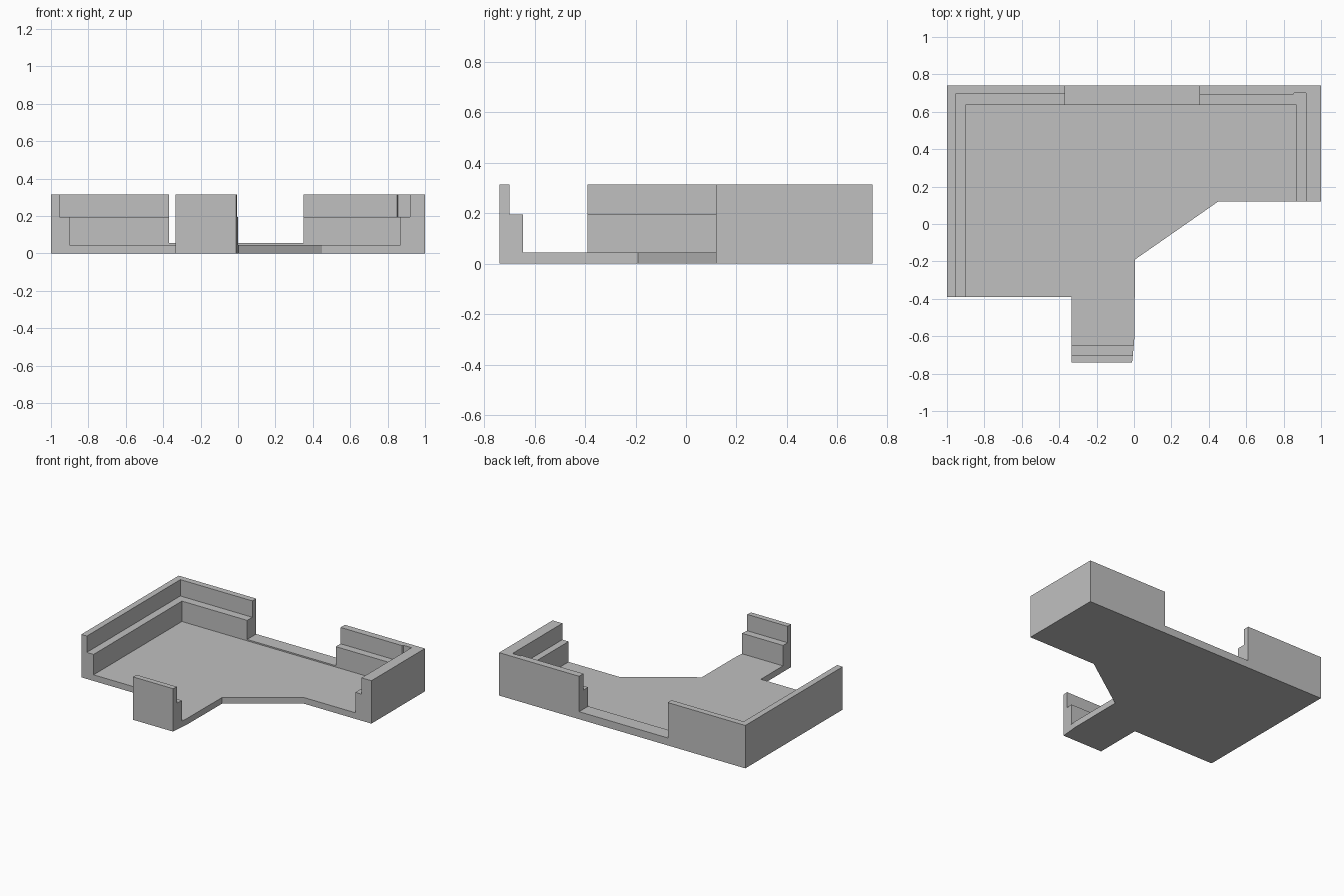
import bpy
import bmesh

cube = bpy.data.objects.get("Cube")
if cube:
    bpy.data.objects.remove(cube)

FLOOR, SILL, LEDGE, TOP = 0.045, 0.055, 0.195, 0.315
BACK, FRONT = 0.74, -0.74

grey = bpy.data.materials.new("plain grey")
grey.use_nodes = True
colour = (0.53, 0.53, 0.53, 1)
grey.diffuse_color = colour
grey.node_tree.nodes["Principled BSDF"].inputs["Base Color"].default_value = colour


def finish(name, bm):
    bmesh.ops.recalc_face_normals(bm, faces=bm.faces)
    mesh = bpy.data.meshes.new(name)
    bm.to_mesh(mesh)
    bm.free()
    mesh.materials.append(grey)
    obj = bpy.data.objects.new(name, mesh)
    bpy.context.collection.objects.link(obj)
    return obj


def loft(name, rings):
    """Skin a row of matching closed rings and cap both ends."""
    bm = bmesh.new()
    rows = [[bm.verts.new(p) for p in ring] for ring in rings]
    for a, b in zip(rows, rows[1:]):
        for i in range(len(a)):
            j = (i + 1) % len(a)
            bm.faces.new((a[i], a[j], b[j], b[i]))
    bm.faces.new(rows[0])
    bm.faces.new(rows[-1])
    return finish(name, bm)


def slab(name, outline, bottom, top):
    return loft(name, [[(x, y, z) for x, y in outline] for z in (bottom, top)])


def stepped_wall(name, stations):
    """Wall with an inner ledge; a station holds its outer, lip and ledge points."""
    return loft(name, [
        [(*outer, FLOOR), (*outer, TOP), (*lip, TOP),
         (*lip, LEDGE), (*ledge, LEDGE), (*ledge, FLOOR)]
        for outer, lip, ledge in stations])


# Floor plate with the front tab and the slanted cut
slab("floor", [(-1, BACK), (1, BACK), (1, 0.12), (0.45, 0.12), (0.005, -0.19),
               (0.003, -0.6), (-0.01, FRONT), (-0.335, FRONT),
               (-0.335, -0.39), (-1, -0.39)], 0, FLOOR)

# Low sill across the gap in the back wall
slab("back_sill", [(-0.37, 0.635), (0.35, 0.635), (0.35, BACK), (-0.37, BACK)],
     FLOOR, SILL)

# Corner wall at the model's right
stepped_wall("right_corner_wall", [
    ((-1, -0.39), (-0.955, -0.39), (-0.90, -0.39)),
    ((-1, BACK), (-0.955, 0.695), (-0.90, 0.635)),
    ((-0.37, BACK), (-0.37, 0.695), (-0.37, 0.635))])

# Corner wall at the model's left, with a slight jog in its lip
stepped_wall("left_corner_wall", [
    ((0.35, BACK), (0.35, 0.69), (0.35, 0.635)),
    ((0.85, BACK), (0.85, 0.69), (0.85, 0.635)),
    ((0.855, BACK), (0.855, 0.70), (0.855, 0.635)),
    ((1, BACK), (0.92, 0.70), (0.87, 0.635)),
    ((1, 0.12), (0.92, 0.12), (0.87, 0.12))])

# Short wall on the end of the front tab
stepped_wall("front_tab_wall", [
    ((-0.335, FRONT), (-0.335, -0.70), (-0.335, -0.647)),
    ((-0.01, FRONT), (-0.006, -0.70), (-0.001, -0.647))])
